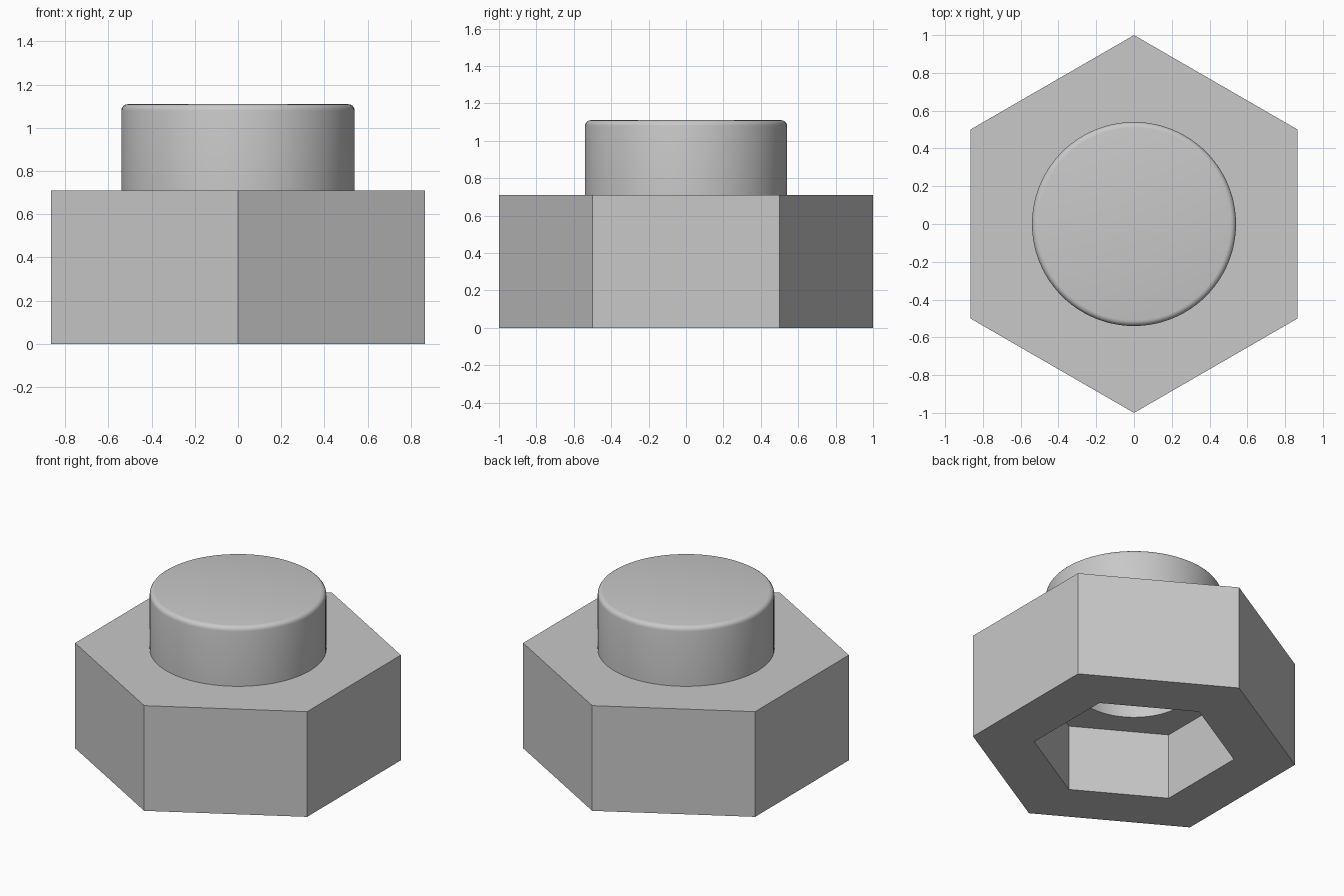
import bpy
import math

cube = bpy.data.objects.get("Cube")
if cube:
    bpy.data.objects.remove(cube, do_unlink=True)

HEX_TOP = 0.71
CAP_TOP = 1.11
SOCKET_TOP = 0.447
BORE_TOP = 0.85

grey = bpy.data.materials.new("plain_grey")
grey.use_nodes = True
colour = (0.58, 0.58, 0.58, 1)
grey.diffuse_color = colour
grey.node_tree.nodes["Principled BSDF"].inputs["Base Color"].default_value = colour


def prism(name, sides, radius, bottom, top):
    """Upright prism with its first corner on the y axis."""
    bpy.ops.mesh.primitive_cylinder_add(
        vertices=sides, radius=radius, depth=top - bottom,
        location=(0, 0, (bottom + top) / 2))
    obj = bpy.context.object
    obj.name = obj.data.name = name
    obj.data.materials.append(grey)
    return obj


def apply_modifier(obj, modifier):
    bpy.ops.object.select_all(action="DESELECT")
    obj.select_set(True)
    bpy.context.view_layer.objects.active = obj
    bpy.ops.object.modifier_apply(modifier=modifier.name)


def combine(target, tool, operation):
    """Join or cut with a tool shape, then discard the tool."""
    mod = target.modifiers.new(tool.name, "BOOLEAN")
    mod.operation = operation
    mod.solver = "EXACT"
    mod.object = tool
    tool.hide_render = True
    apply_modifier(target, mod)
    bpy.data.objects.remove(tool, do_unlink=True)


# Hexagonal body
nut = prism("hex_nut_body", 6, 1.0, 0, HEX_TOP)

# Round cap with a softened top rim
cap = prism("round_cap", 96, 0.54, HEX_TOP - 0.1, CAP_TOP)
bevel = cap.modifiers.new("rim", "BEVEL")
bevel.width = 0.03
bevel.segments = 4
bevel.limit_method = "ANGLE"
bevel.angle_limit = math.radians(40)
apply_modifier(cap, bevel)
combine(nut, cap, "UNION")

# Hexagonal socket below, with a narrower round bore above it
combine(nut, prism("socket_cutter", 6, 0.62, -0.2, SOCKET_TOP), "DIFFERENCE")
combine(nut, prism("bore_cutter", 96, 0.367, SOCKET_TOP - 0.2, BORE_TOP), "DIFFERENCE")

bpy.context.view_layer.objects.active = nut
nut.select_set(True)
bpy.ops.object.shade_smooth_by_angle(angle=math.radians(30))
